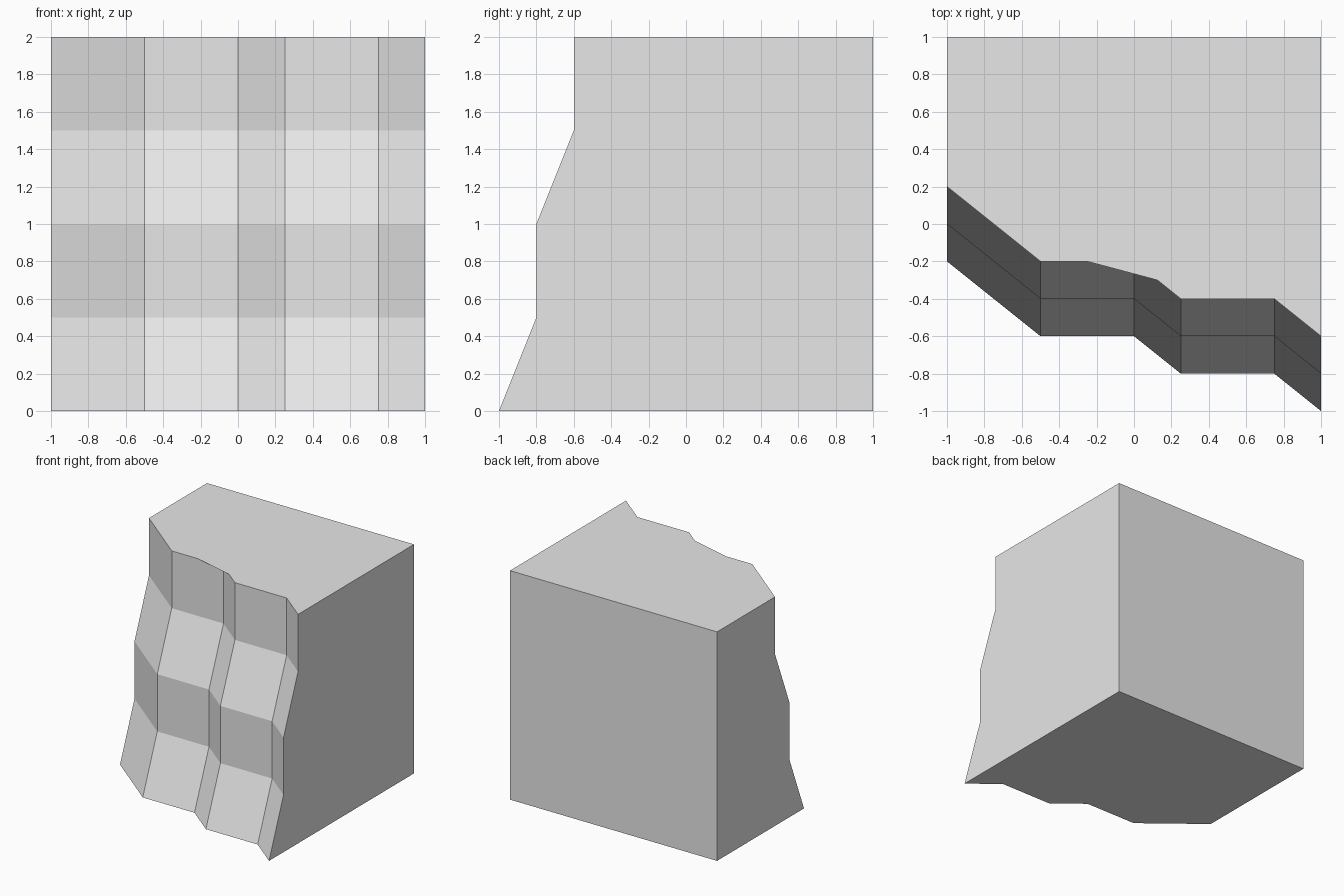
import bpy
import bmesh

cube = bpy.data.objects.get("Cube")
if cube:
    bpy.data.objects.remove(cube, do_unlink=True)

# Single stone colour
stone = bpy.data.materials.new("light_grey_stone")
stone.use_nodes = True
colour = (0.8, 0.8, 0.8, 1)
stone.diffuse_color = colour
stone.node_tree.nodes["Principled BSDF"].inputs["Base Color"].default_value = colour

# Zigzag front outline in plan (x, y), and its backward step at each height
outline = [(-1, -0.2), (-0.5, -0.6), (0, -0.6), (0.25, -0.8), (0.75, -0.8), (1, -1)]
levels = [(0, 0), (0.5, 0.2), (1, 0.2), (1.5, 0.4), (2, 0.4)]
BACK = 1

bm = bmesh.new()
rows = [[bm.verts.new((x, y + step, z)) for x, y in outline] for z, step in levels]
back_low = [bm.verts.new((x, BACK, 0)) for x in (-1, 1)]
back_high = [bm.verts.new((x, BACK, 2)) for x in (-1, 1)]

# Cliff front: alternating slopes and upright walls
for low, high in zip(rows, rows[1:]):
    for i in range(len(outline) - 1):
        bm.faces.new((low[i], low[i + 1], high[i + 1], high[i]))

# Sides, back and base
bm.faces.new([back_low[0]] + [r[0] for r in rows] + [back_high[0]])
bm.faces.new([r[-1] for r in rows] + [back_high[1], back_low[1]])
bm.faces.new((back_low[1], back_low[0], back_high[0], back_high[1]))
bm.faces.new(rows[0][::-1] + back_low)

# Flat top, whose middle corner is cut straight between the wall midpoints
top = rows[-1]
cut = [bm.verts.new((top[i].co + top[i + 1].co) / 2) for i in (1, 2)]
bm.faces.new(top[:2] + cut + top[3:] + back_high[::-1])

mesh = bpy.data.meshes.new("cliff_block")
bm.to_mesh(mesh)
bm.free()
mesh.materials.append(stone)
block = bpy.data.objects.new("cliff_block", mesh)
bpy.context.collection.objects.link(block)
